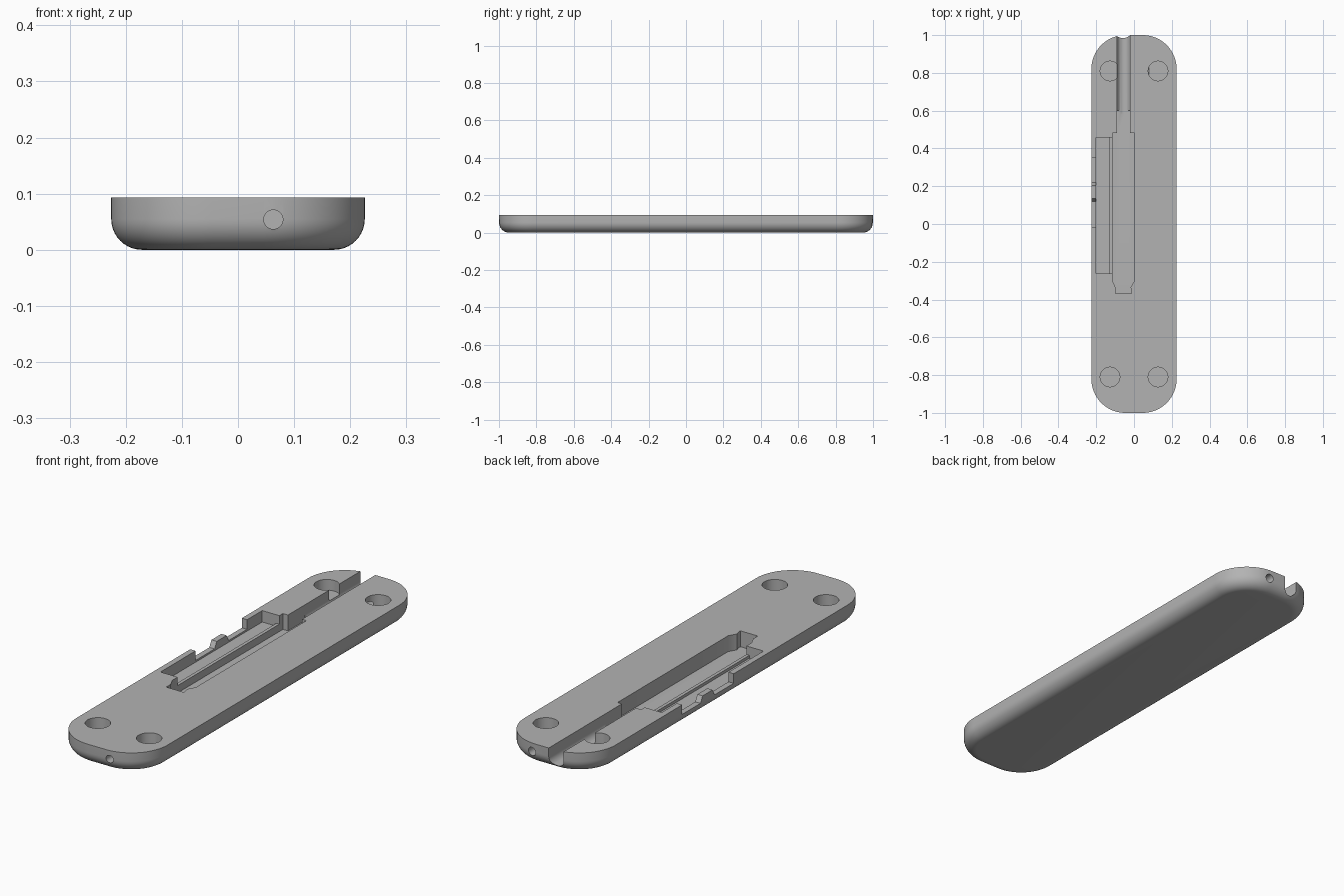
import bpy, bmesh, math
from mathutils import Matrix, Vector

old = bpy.data.objects.get("Cube")
if old:
    bpy.data.objects.remove(old)

HX, HY, H = 0.226, 1.0, 0.093
CORNER, FILLET = 0.18, 0.055
TOP = 0.12  # cutters reach above the top face

grey = bpy.data.materials.new("plain_grey")
grey.use_nodes = True
colour = (0.45, 0.45, 0.45, 1)
grey.diffuse_color = colour
grey.node_tree.nodes["Principled BSDF"].inputs["Base Color"].default_value = colour


def finish(bm, name):
    bmesh.ops.recalc_face_normals(bm, faces=bm.faces)
    mesh = bpy.data.meshes.new(name)
    bm.to_mesh(mesh)
    bm.free()
    mesh.materials.append(grey)
    obj = bpy.data.objects.new(name, mesh)
    bpy.context.collection.objects.link(obj)
    return obj


def outline(inset, z, steps=16):
    """Rounded rectangle pulled in by the inset."""
    r = CORNER - inset
    pts = []
    for q, (sx, sy) in enumerate([(1, 1), (-1, 1), (-1, -1), (1, -1)]):
        for i in range(steps + 1):
            a = (q + i / steps) * math.pi / 2
            pts.append(Vector((sx * (HX - CORNER) + r * math.cos(a),
                               sy * (HY - CORNER) + r * math.sin(a), z)))
    return pts


def make_body():
    """Rings from the flat underside, round the fillet, up to the top face."""
    bm = bmesh.new()
    rings = []
    for i in range(11):
        a = i / 10 * math.pi / 2
        rings.append(outline(FILLET * (1 - math.sin(a)), FILLET * (1 - math.cos(a))))
    rings.append(outline(0, H))
    rings = [[bm.verts.new(p) for p in ring] for ring in rings]
    n = len(rings[0])
    for low, high in zip(rings, rings[1:]):
        for i in range(n):
            j = (i + 1) % n
            bm.faces.new((low[i], low[j], high[j], high[i]))
    bm.faces.new(rings[0][::-1])
    bm.faces.new(rings[-1])
    return finish(bm, "handle_scale")


def prism(name, pts, start, depth):
    """Extrude a closed loop of 3D points along a vector."""
    bm = bmesh.new()
    face = bm.faces.new([bm.verts.new(Vector(p) + Vector(start)) for p in pts])
    ext = bmesh.ops.extrude_face_region(bm, geom=[face])
    verts = [g for g in ext["geom"] if isinstance(g, bmesh.types.BMVert)]
    bmesh.ops.translate(bm, verts=verts, vec=depth)
    return finish(bm, name)


def box(name, x0, x1, y0, y1, z0):
    pts = [(x0, y0, 0), (x1, y0, 0), (x1, y1, 0), (x0, y1, 0)]
    return prism(name, pts, (0, 0, z0), (0, 0, TOP - z0))


def cylinder(name, centre, radius, length, along_y=False):
    bm = bmesh.new()
    bmesh.ops.create_cone(bm, cap_ends=True, segments=40, radius1=radius,
                          radius2=radius, depth=length)
    if along_y:
        bm.transform(Matrix.Rotation(math.pi / 2, 4, "X"))
    bm.transform(Matrix.Translation(centre))
    return finish(bm, name)


body = make_body()


def cut(cutter):
    mod = body.modifiers.new("cut", "BOOLEAN")
    mod.operation = "DIFFERENCE"
    mod.solver = "EXACT"
    mod.object = cutter
    bpy.context.view_layer.objects.active = body
    bpy.ops.object.modifier_apply(modifier=mod.name)
    bpy.data.objects.remove(cutter)


# Four blind rivet holes
for sx in (-1, 1):
    for sy in (-1, 1):
        cut(cylinder("rivet_hole", (sx * 0.127, sy * 0.81, 0.095), 0.052, 0.1))

# Pin holes drilled in from both ends
cut(cylinder("front_pin_hole", (0.063, -0.95, 0.054), 0.017, 0.16, True))
cut(cylinder("back_pin_hole", (0.064, 0.9, 0.054), 0.019, 0.4, True))

# Round-bottomed pen channel, open at the back and the top
arc = [(-0.055 + 0.035 * math.cos(a), 0, 0.052 + 0.035 * math.sin(a))
       for a in (math.pi + math.pi * i / 16 for i in range(17))]
channel = [(-0.09, 0, TOP)] + arc + [(-0.02, 0, TOP)]
cut(prism("pen_channel", channel, (0, 0.585, 0), (0, 0.6, 0)))

# Deep pocket with a narrow neck at the back and a waisted front end
pocket = [(-0.09, 0.6), (-0.09, 0.482), (-0.115, 0.482), (-0.115, -0.3),
          (-0.098, -0.335), (-0.098, -0.368), (-0.012, -0.368), (-0.012, -0.355),
          (-0.018, -0.335), (0.002, -0.3), (0.002, 0.482), (-0.02, 0.482),
          (-0.02, 0.6)]
cut(prism("deep_pocket", [(x, y, 0) for x, y in pocket],
          (0, 0, 0.022), (0, 0, TOP)))

# Side pocket and the low ridge beside the deep pocket
cut(box("side_pocket", -0.2, -0.13, -0.263, 0.457, 0.042))
cut(box("ridge_top", -0.14, -0.11, -0.263, 0.457, 0.055))

# Thumb opening in the right edge, leaving a small stud in the middle
notch = [(0.35, TOP), (0.35, 0.05), (0.22, 0.05), (0.205, 0.078), (0.135, 0.078),
         (0.12, 0.05), (-0.015, 0.05), (-0.015, TOP)]
cut(prism("thumb_notch", [(0, y, z) for y, z in notch], (-0.25, 0, 0), (0.055, 0, 0)))

bpy.ops.object.select_all(action="DESELECT")
body.select_set(True)
bpy.context.view_layer.objects.active = body
bpy.ops.object.shade_smooth_by_angle(angle=math.radians(30))
